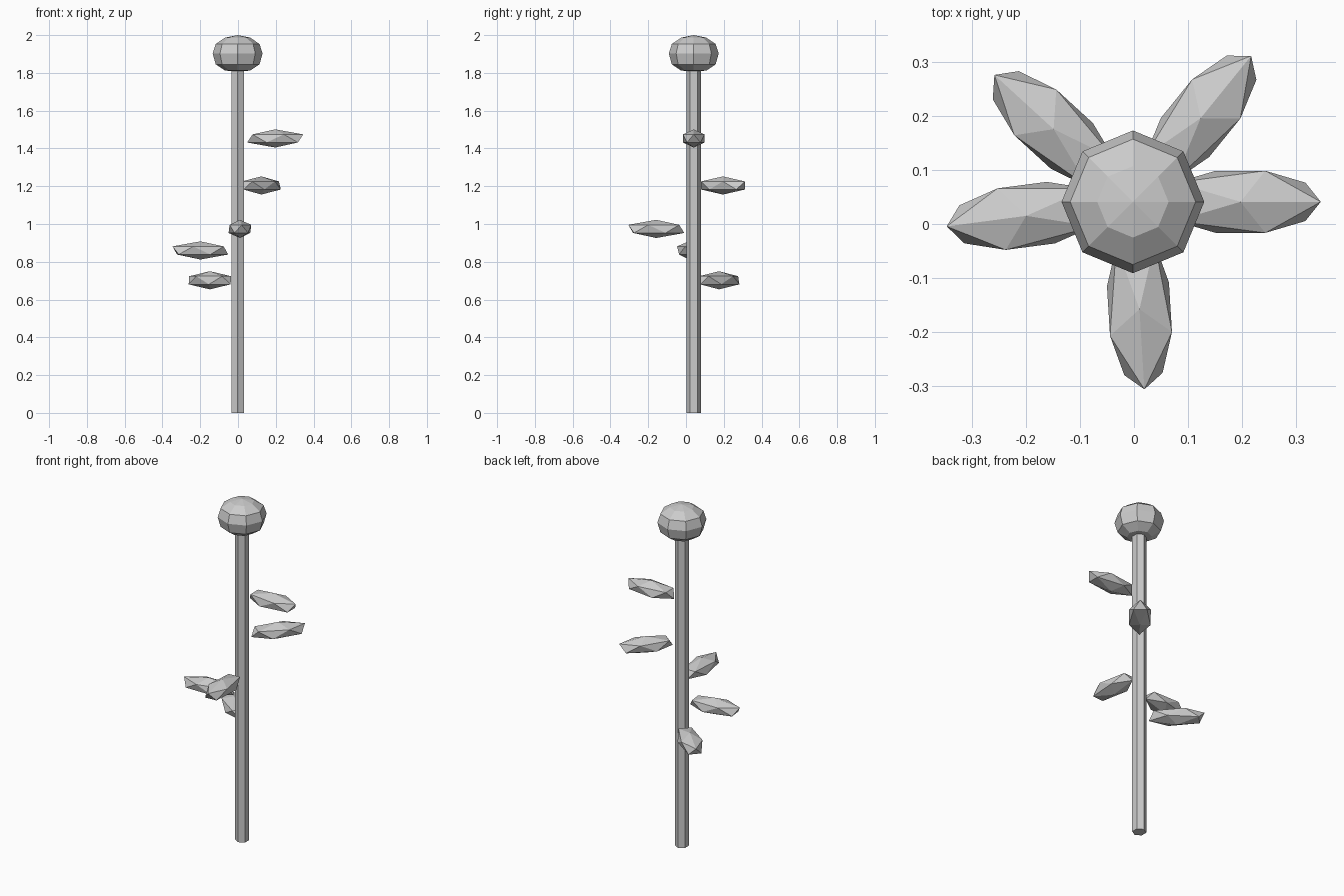
import bpy
import bmesh
from math import cos, sin, radians, pi

if "Cube" in bpy.data.objects:
    bpy.data.objects.remove(bpy.data.objects["Cube"])

CX, CY = -0.002, 0.041   # stem axis


def make_object(name, bm):
    bmesh.ops.recalc_face_normals(bm, faces=bm.faces)
    mesh = bpy.data.meshes.new(name)
    bm.to_mesh(mesh)
    bm.free()
    obj = bpy.data.objects.new(name, mesh)
    bpy.context.collection.objects.link(obj)
    return obj


# Hexagonal stem
bpy.ops.mesh.primitive_cylinder_add(vertices=6, radius=0.038, depth=1.84,
                                    location=(CX, CY, 0.92))
bpy.context.object.name = "stem"

# Faceted flower head: eight-sided lathe, slightly flattened underneath
profile = [(0.066, 1.812), (0.116, 1.845), (0.132, 1.903),
           (0.116, 1.953), (0.066, 1.987)]
SIDES = 8
bm = bmesh.new()
rings = [[bm.verts.new((r * cos(2 * pi * i / SIDES), r * sin(2 * pi * i / SIDES), z))
          for i in range(SIDES)] for r, z in profile]
bottom = bm.verts.new((0, 0, 1.808))
top = bm.verts.new((0, 0, 2.0))
for i in range(SIDES):
    j = (i + 1) % SIDES
    for a, b in zip(rings, rings[1:]):
        bm.faces.new((a[i], a[j], b[j], b[i]))
    bm.faces.new((bottom, rings[0][j], rings[0][i]))
    bm.faces.new((top, rings[-1][i], rings[-1][j]))
make_object("flower_head", bm).location = (CX, CY, 0)

# Leaves: stretched icosahedra spiralling round the stem (angle, height)
leaves = [(0, 1.453), (51, 1.204), (137.5, 0.702), (187.5, 0.86), (273.5, 0.974)]
for n, (angle, z) in enumerate(leaves, 1):
    a = radians(angle)
    bpy.ops.mesh.primitive_ico_sphere_add(
        subdivisions=1, radius=1, rotation=(0, 0, a),
        location=(CX + 0.199 * cos(a), CY + 0.199 * sin(a), z))
    leaf = bpy.context.object
    leaf.name = f"leaf_{n}"
    leaf.scale = (0.166, 0.0675, 0.048)
